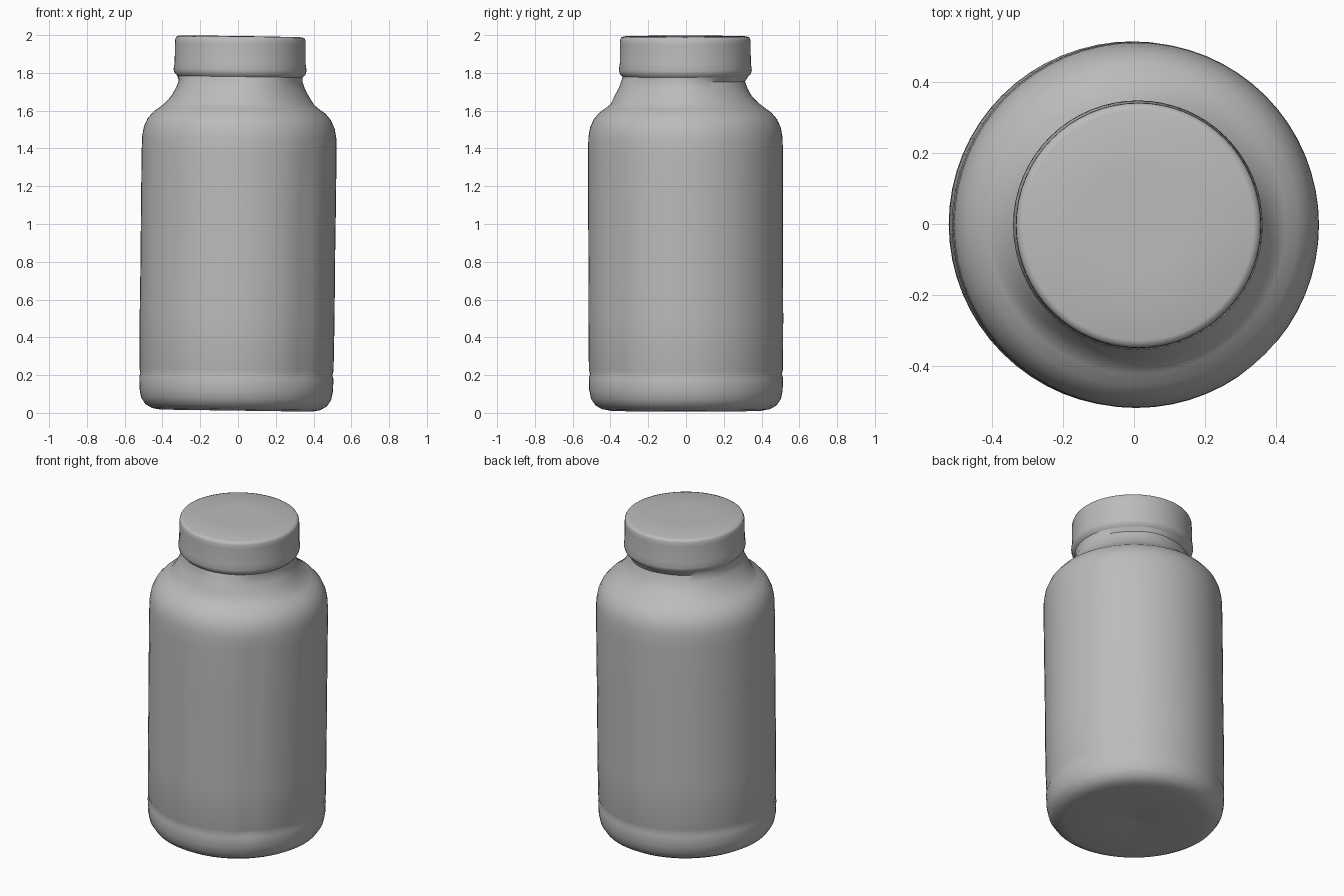
import bpy, bmesh, math

if "Cube" in bpy.data.objects:
    bpy.data.objects.remove(bpy.data.objects["Cube"])

SIDES = 64

grey = bpy.data.materials.new("soft grey plastic")
grey.diffuse_color = (0.5, 0.5, 0.5, 1)
grey.use_nodes = True
grey.node_tree.nodes["Principled BSDF"].inputs["Base Color"].default_value = grey.diffuse_color


def lean(x, y, z):
    """The whole bottle leans very slightly towards +x."""
    return (x + 0.012 * (z - 0.9), y - 0.002 * z, z - 0.014 * x)


def lathe(name, profile, angle, wobble=None):
    """Spin (radius, height) points round z; radius 0 closes with a pole."""
    bm = bmesh.new()
    rings = []
    for r, z in profile:
        if r == 0:
            rings.append([bm.verts.new(lean(0, 0, z))])
            continue
        ring = []
        for i in range(SIDES):
            a = 2 * math.pi * i / SIDES
            rr = r + (wobble(a, z) if wobble else 0)
            ring.append(bm.verts.new(lean(rr * math.cos(a), rr * math.sin(a), z)))
        rings.append(ring)
    for low, high in zip(rings, rings[1:]):
        for i in range(SIDES):
            j = (i + 1) % SIDES
            if len(low) == 1:
                bm.faces.new((low[0], high[j], high[i]))
            elif len(high) == 1:
                bm.faces.new((low[i], low[j], high[0]))
            else:
                bm.faces.new((low[i], low[j], high[j], high[i]))
    mesh = bpy.data.meshes.new(name)
    bm.to_mesh(mesh)
    bm.free()
    mesh.materials.append(grey)
    ob = bpy.data.objects.new(name, mesh)
    bpy.context.collection.objects.link(ob)
    bpy.ops.object.select_all(action='DESELECT')
    bpy.context.view_layer.objects.active = ob
    ob.select_set(True)
    bpy.ops.object.shade_smooth_by_angle(angle=math.radians(angle))
    return ob


def neck_wobble(a, z):
    """The neck flares a little unevenly, fullest at the front."""
    if 1.64 < z < 1.77:
        return 0.012 * math.cos(a + math.pi / 2) + 0.004 * math.cos(5 * a)
    return 0


def body_wobble(a, z):
    """Vertical label seam at the front right, plus the uneven neck."""
    seam = math.exp(-((a - math.radians(313)) / 0.07) ** 2)
    if 0.2 < z < 1.4:
        return -0.008 * seam
    return neck_wobble(a, z)


# bottle: base, rounded foot, label recess edge, wall, shoulder, neck
body = [(0, 0.02), (0.03, 0.014), (0.25, 0.012), (0.40, 0.012), (0.445, 0.02),
        (0.48, 0.04), (0.503, 0.075), (0.512, 0.12), (0.514, 0.185),
        (0.508, 0.205), (0.514, 0.23), (0.516, 0.5), (0.515, 0.8),
        (0.516, 1.1), (0.516, 1.38), (0.514, 1.46), (0.505, 1.51),
        (0.485, 1.555), (0.455, 1.59), (0.42, 1.615), (0.395, 1.635),
        (0.365, 1.675), (0.34, 1.72), (0.328, 1.755), (0.332, 1.78)]
lathe("bottle_body", body, 40, body_wobble)

# screw cap: flared lower rim, straight wall, softened top edge
cap = [(0.332, 1.78), (0.347, 1.795), (0.352, 1.815), (0.347, 1.85),
       (0.346, 1.95), (0.345, 1.975), (0.339, 1.988), (0.325, 1.993),
       (0.15, 1.995), (0, 1.995)]
lathe("cap", cap, 50)
